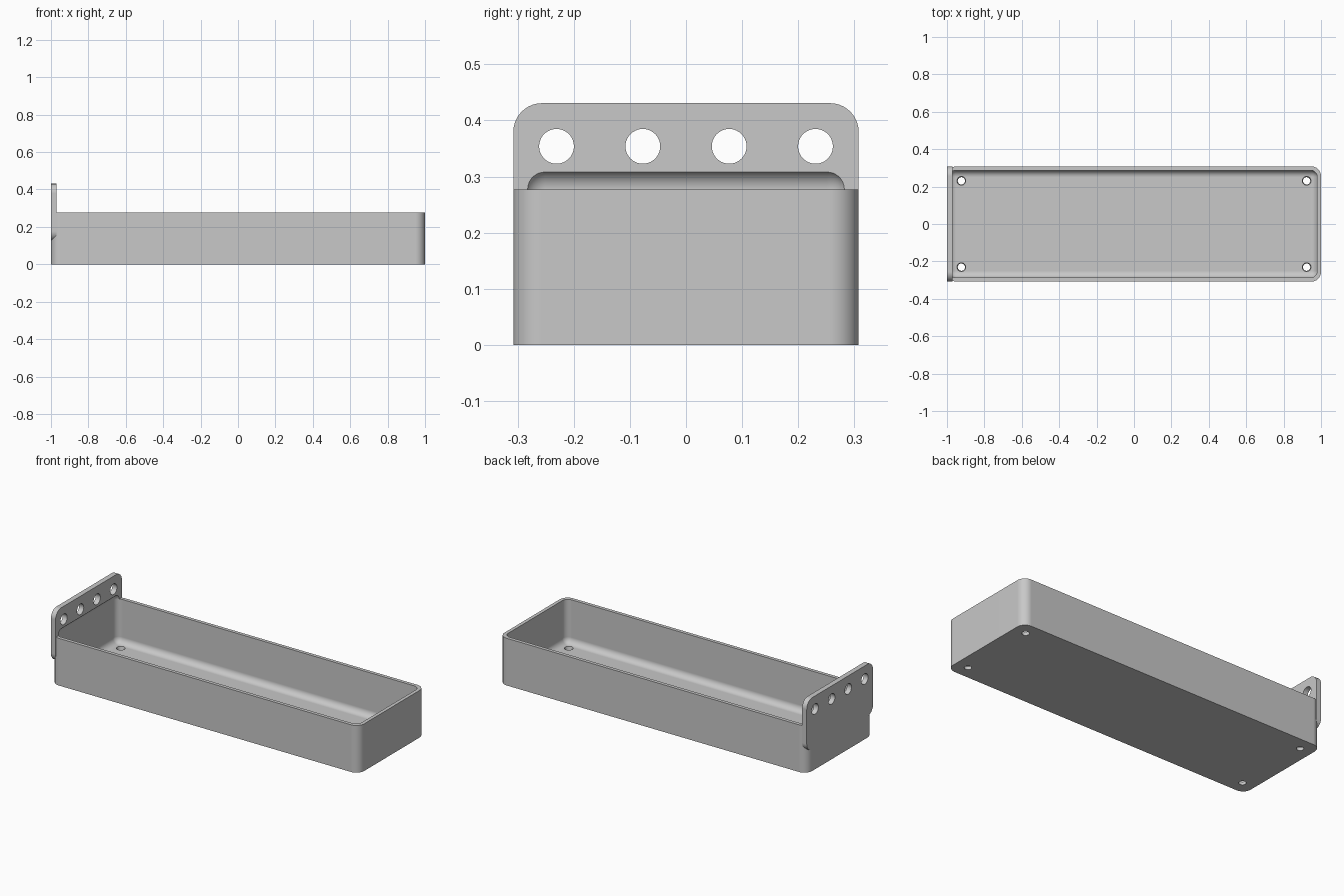
import bpy, bmesh, math
from mathutils import Matrix, Vector

if "Cube" in bpy.data.objects:
    bpy.data.objects.remove(bpy.data.objects["Cube"], do_unlink=True)

CELL = 2 / 13             # spacing of the mounting holes
HALF_X, HALF_Y = 1.0, 2 * CELL
RIM = 0.277               # height of the tray wall
TOP = RIM + CELL          # height of the mounting plate
WALL = 0.0205
CORNER = 0.051            # outer corner radius
FILLET = 0.036            # inner fillet radius
PLATE = 0.03              # plate thickness

grey = bpy.data.materials.new("grey plastic")
grey.use_nodes = True
grey.diffuse_color = (0.58, 0.58, 0.58, 1)
grey.node_tree.nodes["Principled BSDF"].inputs["Base Color"].default_value = grey.diffuse_color


def to_object(name, bm):
    mesh = bpy.data.meshes.new(name)
    bm.to_mesh(mesh)
    bm.free()
    mesh.materials.append(grey)
    obj = bpy.data.objects.new(name, mesh)
    bpy.context.collection.objects.link(obj)
    return obj


def rounded_box(name, low, high, radius, axis=None, segments=10):
    """Box between two corners, rounded along one axis or on every edge."""
    low, high = Vector(low), Vector(high)
    size = high - low
    bm = bmesh.new()
    bmesh.ops.create_cube(bm, size=1, matrix=Matrix.Translation((low + high) / 2) @ Matrix.Diagonal((*size, 1)))
    edges = [e for e in bm.edges
             if axis is None or abs((e.verts[0].co - e.verts[1].co)[axis]) > 1e-4]
    bmesh.ops.bevel(bm, geom=edges, offset=radius, offset_type='OFFSET',
                    segments=segments, profile=0.5, affect='EDGES')
    return to_object(name, bm)


def hole_cutter(name, centre, r_low, r_high, depth, turn=Matrix()):
    bm = bmesh.new()
    bmesh.ops.create_cone(bm, cap_ends=True, segments=40, radius1=r_low, radius2=r_high,
                          depth=depth, matrix=Matrix.Translation(centre) @ turn)
    return to_object(name, bm)


def combine(target, tool, operation):
    """Apply a boolean and discard the tool."""
    tool.hide_render = True
    mod = target.modifiers.new(operation, 'BOOLEAN')
    mod.operation, mod.object, mod.solver = operation, tool, 'EXACT'
    bpy.context.view_layer.objects.active = target
    bpy.ops.object.modifier_apply(modifier=mod.name)
    bpy.data.objects.remove(tool, do_unlink=True)


# Tray body with rounded upright corners, joined to the end plate
tray = rounded_box("tray_with_mounting_plate", (-HALF_X, -HALF_Y, 0), (HALF_X, HALF_Y, RIM), CORNER, axis=2)
plate = rounded_box("mounting_plate", (-HALF_X, -HALF_Y, 0.125), (-HALF_X + PLATE, HALF_Y, TOP), CORNER, axis=0)
combine(tray, plate, 'UNION')

# Filleted cavity, which also undercuts the foot of the plate
cavity = rounded_box("cavity_cutter", (-HALF_X + 0.012, WALL - HALF_Y, WALL),
                     (HALF_X - WALL, HALF_Y - WALL, RIM + FILLET), FILLET)
combine(tray, cavity, 'DIFFERENCE')

# Open the cavity above the rim, in front of the plate
# Row of holes through the plate
quarter_turn = Matrix.Rotation(math.pi / 2, 4, 'Y')
for i in range(4):
    centre = (-HALF_X + PLATE / 2, (i - 1.5) * CELL, RIM + CELL / 2)
    combine(tray, hole_cutter("plate_hole_cutter", centre, 0.031, 0.031, 0.1, quarter_turn), 'DIFFERENCE')

# Slightly tapered screw holes at the floor corners
for sx in (-1, 1):
    for sy in (-1, 1):
        centre = (sx * (HALF_X - CELL / 2), sy * 1.5 * CELL, WALL / 2)
        combine(tray, hole_cutter("floor_hole_cutter", centre, 0.0175, 0.0255, 0.04), 'DIFFERENCE')

# Smooth fillets with crisp edges
bpy.ops.object.select_all(action='DESELECT')
tray.select_set(True)
bpy.context.view_layer.objects.active = tray
bpy.ops.object.shade_smooth_by_angle(angle=math.radians(30))
weighted = tray.modifiers.new("even_shading", 'WEIGHTED_NORMAL')
weighted.keep_sharp = True
